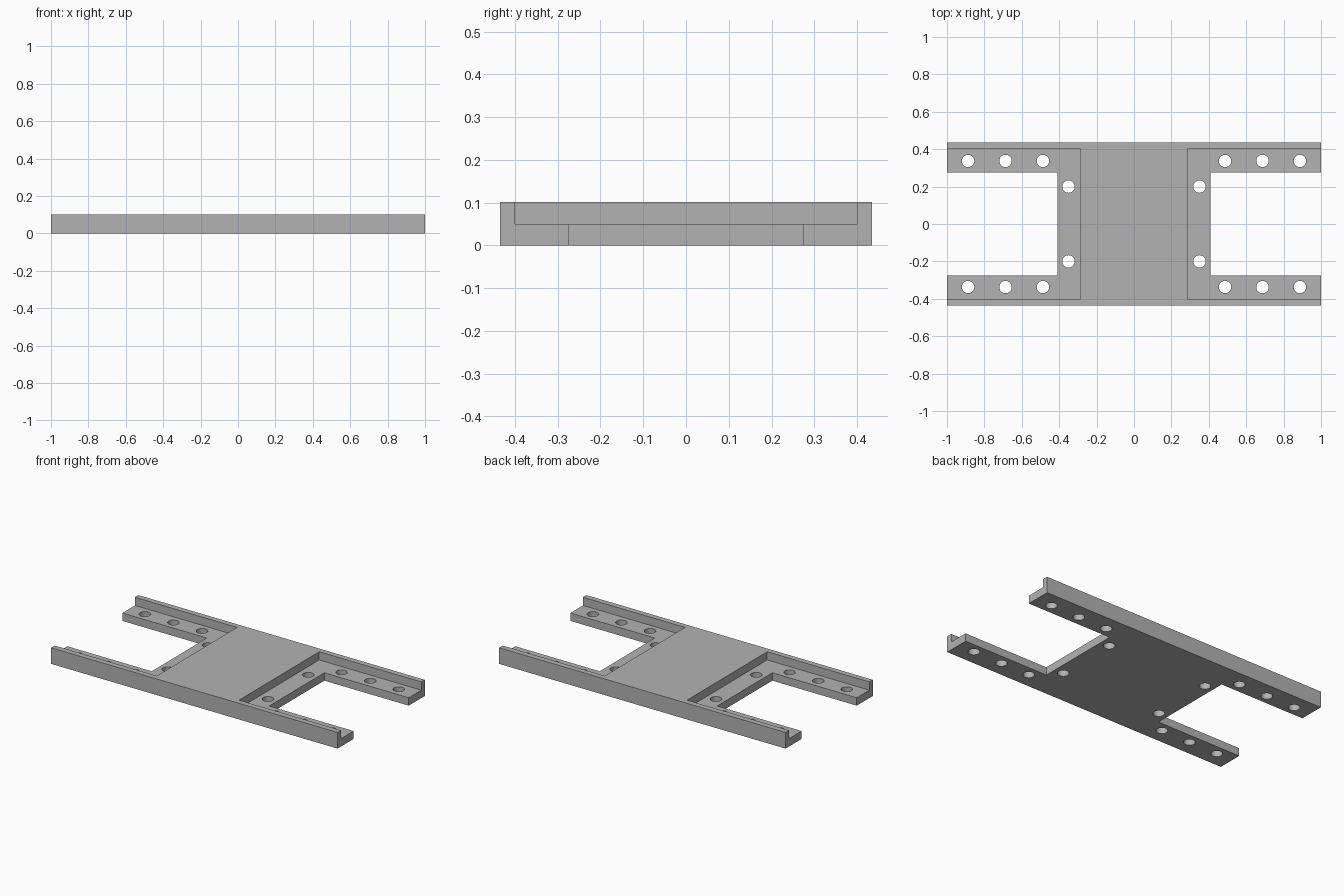
import bpy
import bmesh
from math import radians
from mathutils import Matrix, Vector

if "Cube" in bpy.data.objects:
    bpy.data.objects.remove(bpy.data.objects["Cube"])

HALF_X, HALF_Y, HEIGHT = 1.0, 0.435, 0.102
FLOOR = 0.05            # top of the recessed ledges
RECESS_X, RECESS_Y = 0.287, 0.40
NOTCH_X, NOTCH_Y = 0.41, 0.275
HOLE_RADIUS = 0.033
OVER = 0.1              # cutter overshoot


def add_box(bm, low, high):
    low, high = Vector(low), Vector(high)
    place = Matrix.Translation((low + high) / 2) @ Matrix.Diagonal((high - low).to_4d())
    bmesh.ops.create_cube(bm, size=1, matrix=place)


def add_hole(bm, x, y):
    bmesh.ops.create_cone(bm, cap_ends=True, segments=48, radius1=HOLE_RADIUS,
                          radius2=HOLE_RADIUS, depth=4 * OVER,
                          matrix=Matrix.Translation((x, y, 0)))


def make_object(name, bm):
    mesh = bpy.data.meshes.new(name)
    bm.to_mesh(mesh)
    bm.free()
    obj = bpy.data.objects.new(name, mesh)
    bpy.context.collection.objects.link(obj)
    return obj


def cut(target, cutter):
    bpy.context.view_layer.objects.active = target
    mod = target.modifiers.new("cut", "BOOLEAN")
    mod.operation = "DIFFERENCE"
    mod.solver = "EXACT"
    mod.object = cutter
    bpy.ops.object.modifier_apply(modifier=mod.name)
    bpy.data.objects.remove(cutter)


# Solid plate
bm = bmesh.new()
add_box(bm, (-HALF_X, -HALF_Y, 0), (HALF_X, HALF_Y, HEIGHT))
plate = make_object("mounting_plate", bm)

# Recessed ledges, open at both ends
bm = bmesh.new()
for low, high in ((RECESS_X, HALF_X + OVER), (-HALF_X - OVER, -RECESS_X)):
    add_box(bm, (low, -RECESS_Y, FLOOR), (high, RECESS_Y, HEIGHT + OVER))
cut(plate, make_object("recess_cutter", bm))

# Rectangular notches through both ends
bm = bmesh.new()
for low, high in ((NOTCH_X, HALF_X + OVER), (-HALF_X - OVER, -NOTCH_X)):
    add_box(bm, (low, -NOTCH_Y, -OVER), (high, NOTCH_Y, HEIGHT + OVER))
cut(plate, make_object("notch_cutter", bm))

# Screw holes: three along each arm, two beside each notch
bm = bmesh.new()
for sx in (-1, 1):
    for sy in (-1, 1):
        for x, y in ((0.487, 0.337), (0.687, 0.337), (0.887, 0.337), (0.35, 0.2)):
            add_hole(bm, sx * x, sy * y)
cut(plate, make_object("hole_cutter", bm))

# Grey finish
grey = bpy.data.materials.new("plain_grey")
grey.use_nodes = True
colour = (0.45, 0.45, 0.45, 1)
grey.diffuse_color = colour
grey.node_tree.nodes["Principled BSDF"].inputs["Base Color"].default_value = colour
plate.data.materials.clear()
plate.data.materials.append(grey)
for poly in plate.data.polygons:
    poly.material_index = 0

# Smooth hole walls, crisp edges elsewhere
plate.select_set(True)
bpy.context.view_layer.objects.active = plate
bpy.ops.object.shade_smooth_by_angle(angle=radians(30))
